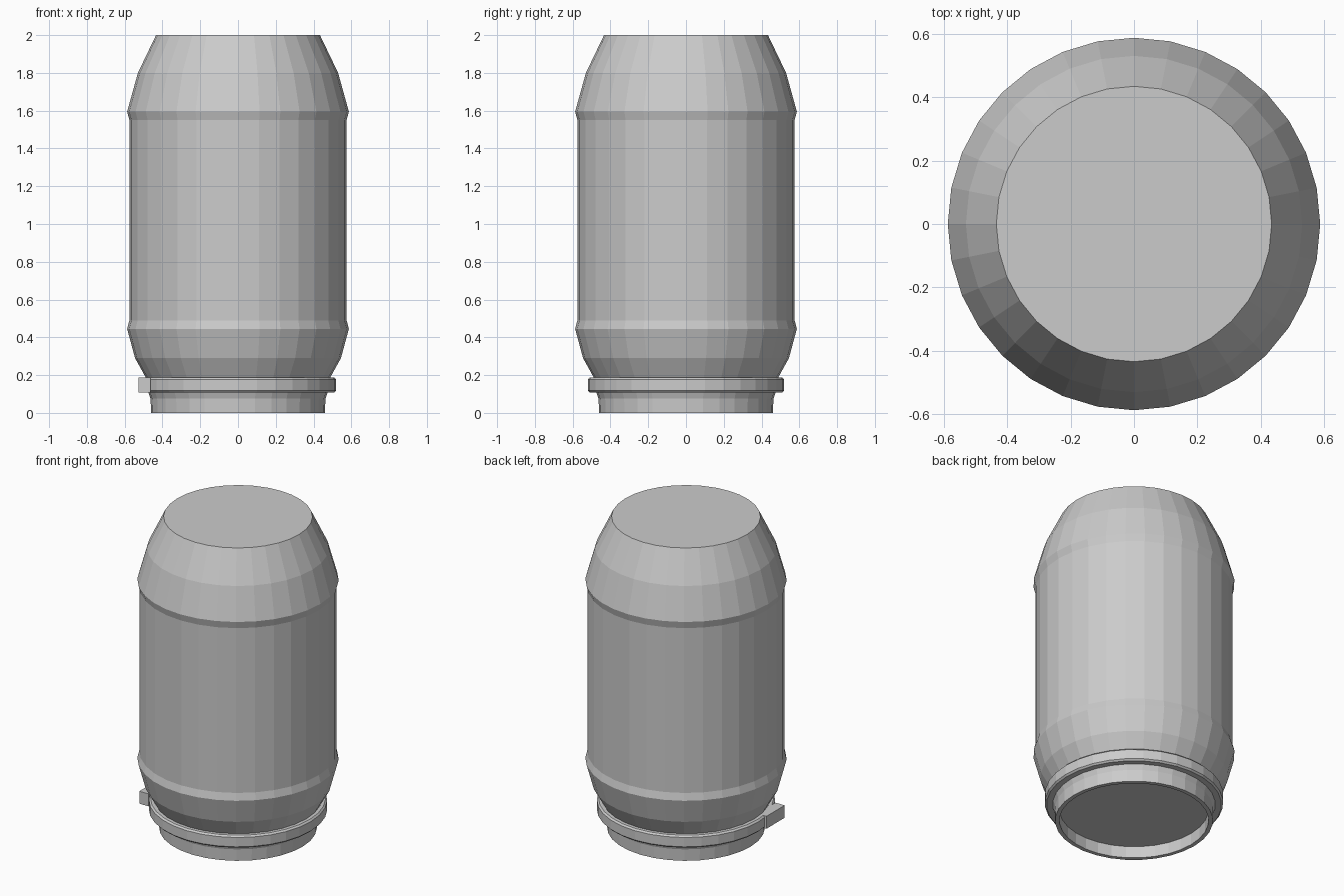
import bpy, bmesh
from math import cos, sin, tau

if "Cube" in bpy.data.objects:
    bpy.data.objects.remove(bpy.data.objects["Cube"])

SIDES = 32


def lathe(name, profile, closed=False):
    """Revolve (radius, z) points; open profiles get flat end caps."""
    bm = bmesh.new()
    rings = [[bm.verts.new((r * cos(tau * i / SIDES), r * sin(tau * i / SIDES), z))
              for i in range(SIDES)] for r, z in profile]
    pairs = list(zip(rings, rings[1:]))
    if closed:
        pairs.append((rings[-1], rings[0]))
    else:
        bm.faces.new(rings[0])
        bm.faces.new(rings[-1])
    for a, b in pairs:
        for i in range(SIDES):
            j = (i + 1) % SIDES
            bm.faces.new((a[i], a[j], b[j], b[i]))
    bmesh.ops.recalc_face_normals(bm, faces=bm.faces)
    return add_object(name, bm)


def add_object(name, bm):
    mesh = bpy.data.meshes.new(name)
    bm.to_mesh(mesh)
    bm.free()
    obj = bpy.data.objects.new(name, mesh)
    bpy.context.collection.objects.link(obj)
    return obj


# Canister body with recessed underside, neck, bulging shoulders and flat top
lathe("canister_body", [
    (0.435, 0.075), (0.435, 0.0), (0.46, 0.0), (0.463, 0.075), (0.475, 0.11),
    (0.487, 0.185), (0.545, 0.29), (0.587, 0.445), (0.575, 0.49),
    (0.575, 1.55), (0.587, 1.595), (0.53, 1.80), (0.434, 2.0)])

# Clamp band around the neck, with slightly bevelled outer edges
lathe("clamp_band", [
    (0.465, 0.108), (0.51, 0.108), (0.52, 0.118),
    (0.52, 0.178), (0.51, 0.188), (0.465, 0.188)], closed=True)

# Straight clasp tab leaving the band on the left side
bm = bmesh.new()
bmesh.ops.create_cube(bm, size=1)
bmesh.ops.scale(bm, vec=(0.065, 0.185, 0.08), verts=bm.verts)
bmesh.ops.translate(bm, vec=(-0.4945, -0.1575, 0.148), verts=bm.verts)
add_object("clasp_tab", bm)
